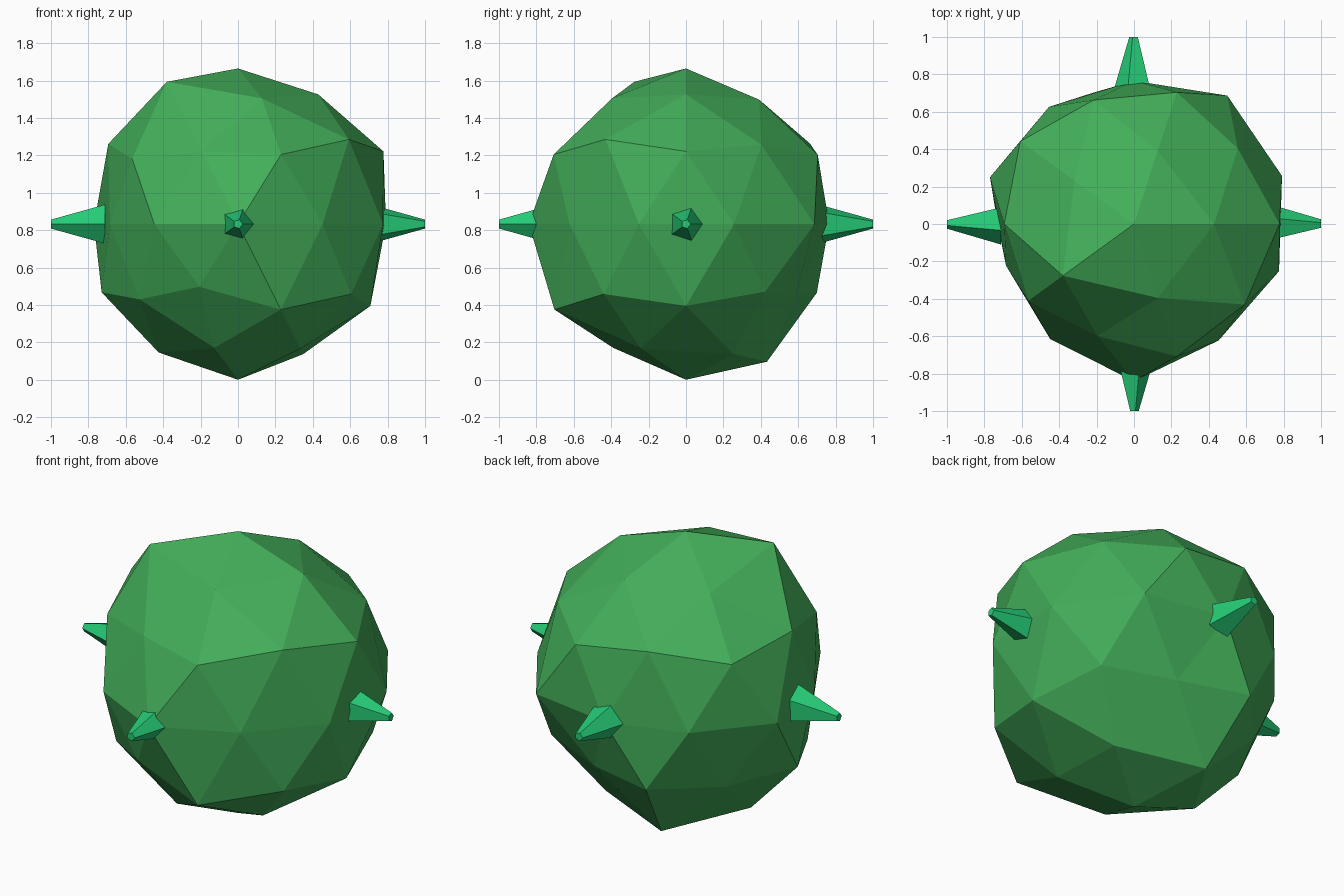
import bpy
import bmesh
import math
from mathutils import Matrix, Vector

if "Cube" in bpy.data.objects:
    bpy.data.objects.remove(bpy.data.objects["Cube"], do_unlink=True)

RADIUS, CENTRE = 0.832, 0.8325


def material(name, colour):
    mat = bpy.data.materials.new(name)
    mat.use_nodes = True
    mat.diffuse_color = colour
    mat.node_tree.nodes["Principled BSDF"].inputs["Base Color"].default_value = colour
    return mat


def finish(bm, name, mat):
    bmesh.ops.recalc_face_normals(bm, faces=bm.faces)
    mesh = bpy.data.meshes.new(name)
    bm.to_mesh(mesh)
    bm.free()
    mesh.materials.append(mat)
    obj = bpy.data.objects.new(name, mesh)
    obj.location.z = CENTRE
    bpy.context.collection.objects.link(obj)
    return obj


leaf_green = material("leaf_green", (0.055, 0.42, 0.10, 1))
bright_green = material("bright_green", (0.018, 0.60, 0.18, 1))

# Lumpy body: each ring of the ball has a height, a first angle and
# the relative radius of its points, going anticlockwise
RINGS = [
    (1.0, 0, [1.0]),
    (0.851, 0, [0.98, 0.94, 0.90, 1.075, 0.95]),
    (0.526, 36, [0.97, 0.985, 0.98, 0.89, 1.035]),
    (0.447, 0, [1.045, 0.995, 1.01, 0.94, 1.0]),
    (0.0, 18, [1.0, 1.02, 0.92, 0.93, 0.973, 0.865, 0.915, 1.01, 0.925, 0.98]),
    (-0.447, 36, [0.97, 0.988, 0.98, 0.90, 1.005]),
    (-0.526, 0, [1.0, 0.87, 0.905, 0.92, 1.045]),
    (-0.851, 36, [0.983, 1.04, 0.97, 0.935, 0.94]),
    (-1.0, 0, [1.0]),
]


def lump(direction):
    _, start, scales = min(RINGS, key=lambda ring: abs(ring[0] - direction.z))
    angle = math.degrees(math.atan2(direction.y, direction.x))
    index = round((angle - start) * len(scales) / 360) % len(scales)
    return scales[index]


bm = bmesh.new()
bmesh.ops.create_icosphere(bm, subdivisions=2, radius=1)
for v in bm.verts:
    direction = v.co.normalized()
    v.co = direction * RADIUS * lump(direction)
finish(bm, "lumpy_body", leaf_green)


# Four blunt five-sided spikes around the middle
def spike(name, turn):
    bm = bmesh.new()
    rings = []
    for x, r in ((0.71, 0.11), (1.0, 0.025)):
        rings.append([bm.verts.new(Vector((x, r * math.cos(a), r * math.sin(a))))
                      for a in (math.tau * k / 5 for k in range(5))])
        bm.faces.new(rings[-1])
    base, tip = rings
    for k in range(5):
        n = (k + 1) % 5
        bm.faces.new((base[k], base[n], tip[n], tip[k]))
    bm.transform(Matrix.Rotation(math.radians(turn), 4, "Z"))
    finish(bm, name, bright_green)


for number, side in enumerate(("left", "back", "right", "front")):
    spike(side + "_spike", 90 * number)
